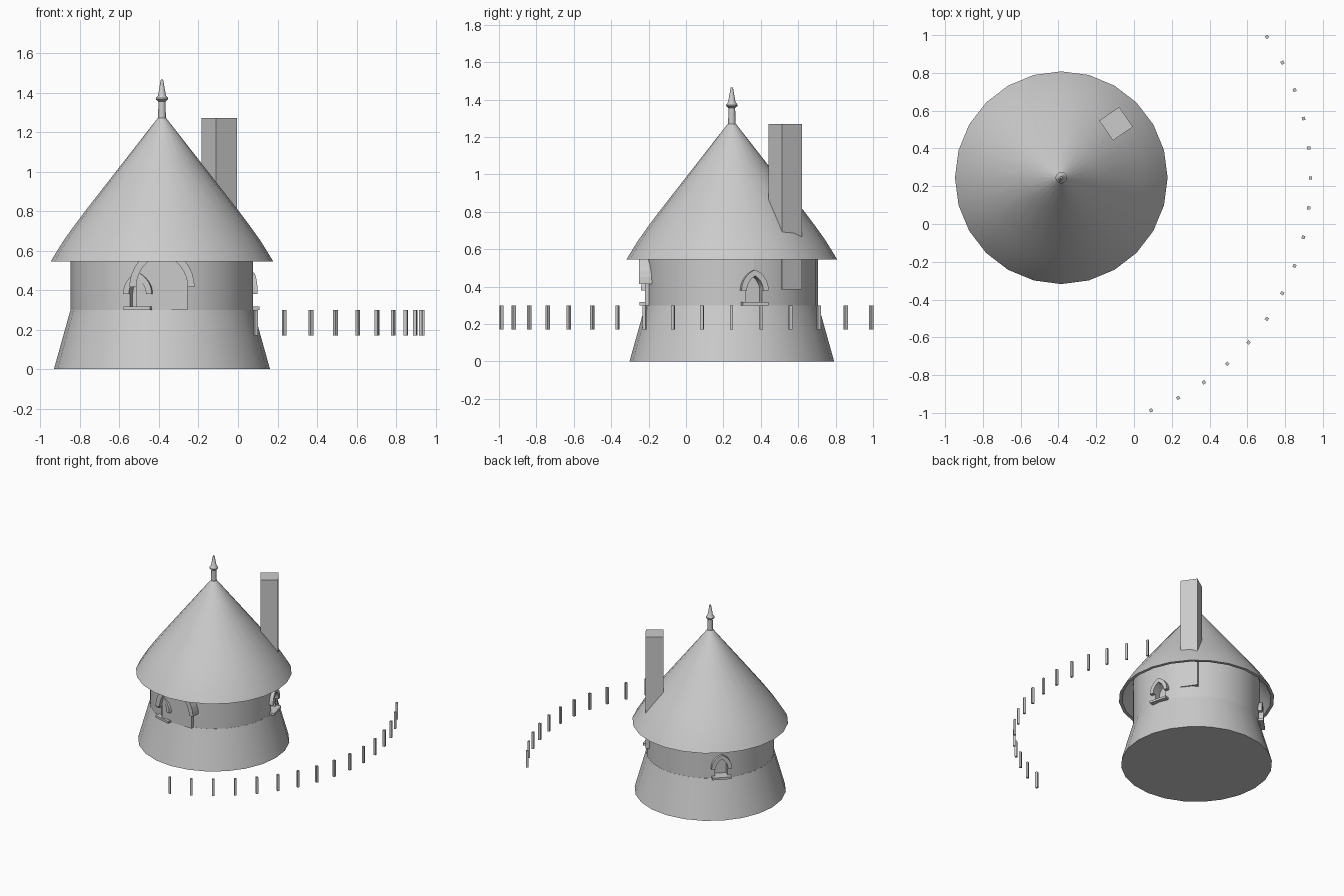
import bpy, bmesh, math

if "Cube" in bpy.data.objects:
    bpy.data.objects.remove(bpy.data.objects["Cube"])

CX, CY = -0.385, 0.245      # hut axis


def finish(bm, name, loc=(CX, CY, 0), turn=0, smooth=False):
    bmesh.ops.recalc_face_normals(bm, faces=bm.faces)
    me = bpy.data.meshes.new(name)
    bm.to_mesh(me)
    bm.free()
    ob = bpy.data.objects.new(name, me)
    bpy.context.collection.objects.link(ob)
    ob.location = loc
    ob.rotation_euler.z = turn
    if smooth:
        bpy.ops.object.select_all(action='DESELECT')
        ob.select_set(True)
        bpy.context.view_layer.objects.active = ob
        bpy.ops.object.shade_smooth_by_angle(angle=math.radians(30))
    return ob


def lathe(name, profile, sides):
    """Revolve an (r, z) profile about the hut axis; r = 0 ends close it."""
    bm = bmesh.new()
    vs = [bm.verts.new((r, 0, z)) for r, z in profile]
    es = [bm.edges.new(p) for p in zip(vs, vs[1:])]
    bmesh.ops.spin(bm, geom=vs + es, cent=(0, 0, 0), axis=(0, 0, 1),
                   angle=math.tau, steps=sides, use_duplicate=False)
    bmesh.ops.remove_doubles(bm, verts=bm.verts, dist=1e-4)
    return finish(bm, name, smooth=True)


def prism(name, outline, x0, x1, turn):
    """Extrude a (tangent, z) outline outward from x0 to x1, facing 'turn'."""
    bm = bmesh.new()
    f = bm.faces.new([bm.verts.new((x0, y, z)) for y, z in outline])
    ext = bmesh.ops.extrude_face_region(bm, geom=[f])
    moved = [v for v in ext['geom'] if isinstance(v, bmesh.types.BMVert)]
    bmesh.ops.translate(bm, verts=moved, vec=(x1 - x0, 0, 0))
    return finish(bm, name, turn=turn)


def box(name, size, loc, turn=0):
    bm = bmesh.new()
    bmesh.ops.create_cube(bm, size=1)
    bmesh.ops.scale(bm, vec=size, verts=bm.verts)
    return finish(bm, name, loc, turn)


def arch(w, c, spring, n=8):
    """Pointed arch of half width w, arc centres offset by c."""
    R = w + c
    top = math.acos(c / R)
    right = [(-c + R * math.cos(top * i / n), spring + R * math.sin(top * i / n))
             for i in range(n + 1)]
    return right + [(-y, z) for y, z in right[-2::-1]]


def opening(w, c, spring, bottom):
    return arch(w, c, spring) + [(-w, bottom), (w, bottom)]


def hood(w_in, w_out, c, spring):
    return arch(w_out, c, spring) + arch(w_in, c, spring)[::-1]


# Flared stone base and round wall
lathe("base", [(0, 0), (0.547, 0), (0.463, 0.3), (0, 0.3)], 24)
wall = lathe("wall", [(0, 0.298), (0.462, 0.298), (0.462, 0.66), (0, 0.66)], 24)

# Roof: thin bell-shaped shell with a narrow rim
outer = [(0.563, 0.545), (0.547, 0.572), (0.5, 0.648), (0.445, 0.725),
         (0.385, 0.805), (0.2, 1.042), (0.022, 1.27), (0, 1.27)]
inner = [(0, 1.24)] + [(r - 0.018, z - 0.005) for r, z in outer[-3:0:-1]]
lathe("roof", outer[::-1] + [(0.54, 0.545)] + inner[::-1], 24)

# Finial
lathe("finial", [(0, 1.26), (0.02, 1.26), (0.018, 1.355), (0.031, 1.365),
                 (0.031, 1.372), (0.02, 1.385), (0.006, 1.465), (0, 1.465)], 12)

# Chimney
box("chimney", (0.128, 0.128, 0.885), (-0.095, 0.531, 0.8275), math.radians(34.5))

# Three recessed windows with hoods and sills
for i, deg in enumerate((-105, 15, 135)):
    a = math.radians(deg)
    cutter = prism(f"window_cutter_{i}", opening(0.045, 0.043, 0.38, 0.314), 0.405, 0.6, a)
    cutter.hide_render = True
    cutter.hide_set(True)
    mod = wall.modifiers.new(f"window_{i}", 'BOOLEAN')
    mod.object = cutter
    mod.operation = 'DIFFERENCE'
    mod.solver = 'EXACT'
    prism(f"window_hood_{i}", hood(0.045, 0.075, 0.043, 0.38), 0.44, 0.482, a)
    prism(f"window_sill_{i}", [(-0.07, 0.3), (0.07, 0.3), (0.07, 0.317), (-0.07, 0.317)],
          0.42, 0.492, a)

# Door panel and its hood
front = math.radians(-90)
prism("door", opening(0.13, 0.04, 0.415, 0.3), 0.42, 0.465, front)
prism("door_hood", hood(0.13, 0.165, 0.04, 0.415), 0.42, 0.497, front)

# Arc of fence posts around the hut
for i in range(16):
    a = math.radians(-68.9 + 6.885 * i)
    box(f"fence_post_{i}", (0.017, 0.017, 0.13),
        (CX + 1.32 * math.cos(a), CY + 1.32 * math.sin(a), 0.235), a)
